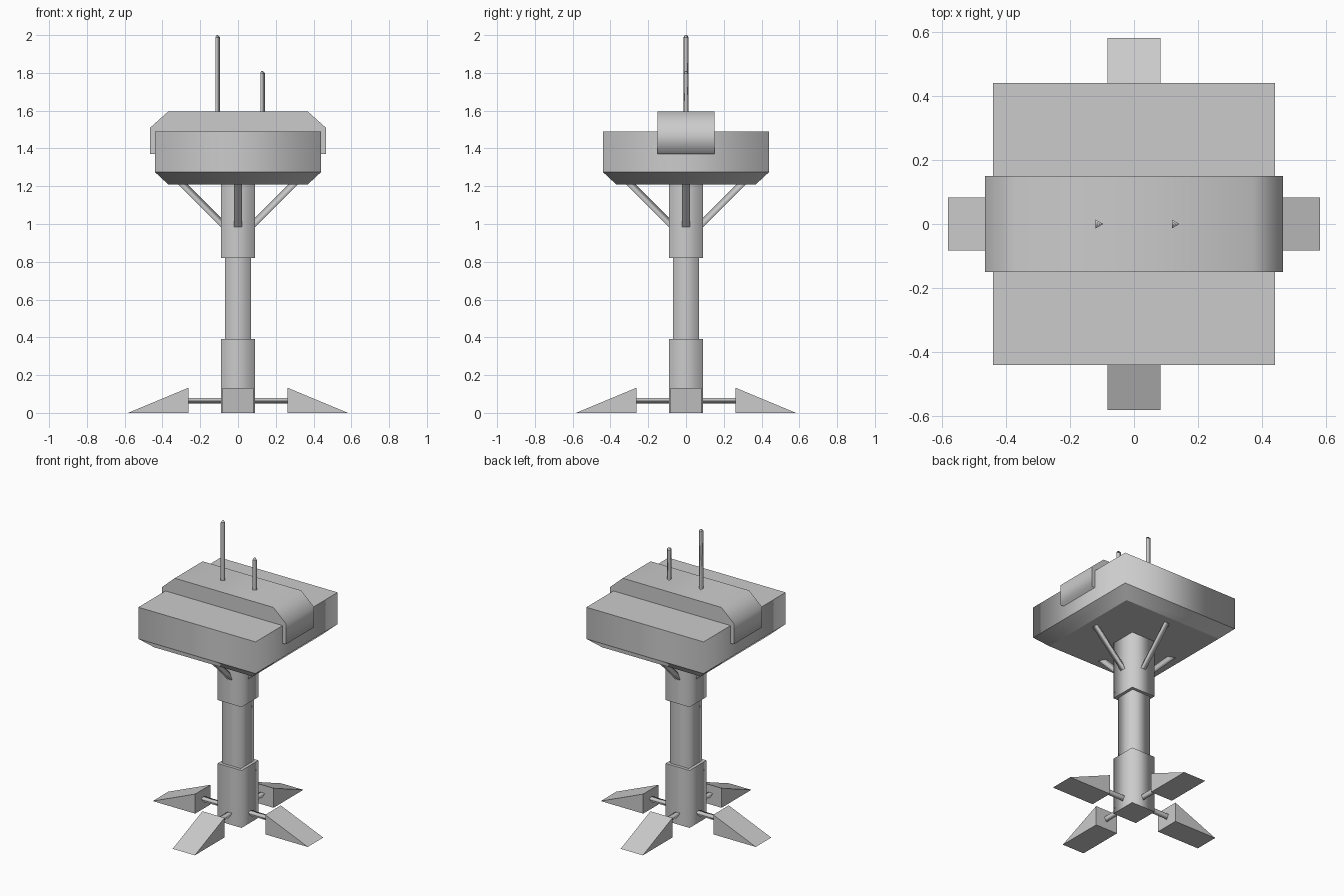
import bpy, bmesh, math
from mathutils import Vector, Matrix

if "Cube" in bpy.data.objects:
    bpy.data.objects.remove(bpy.data.objects["Cube"])


def loft(name, rings, smooth=True):
    """Skin a stack of equal rings; ring edges stay sharp, long edges may be smooth."""
    bm = bmesh.new()
    rows = [[bm.verts.new(p) for p in ring] for ring in rings]
    n = len(rows[0])
    for a, b in zip(rows, rows[1:]):
        for i in range(n):
            j = (i + 1) % n
            bm.faces.new((a[i], a[j], b[j], b[i]))
    bm.faces.new(rows[0][::-1])
    bm.faces.new(rows[-1])
    bmesh.ops.recalc_face_normals(bm, faces=bm.faces)
    for f in bm.faces:
        f.smooth = smooth
    for row in rows:
        for i in range(n):
            bm.edges.get((row[i], row[(i + 1) % n])).smooth = False
    mesh = bpy.data.meshes.new(name)
    bm.to_mesh(mesh)
    bm.free()
    ob = bpy.data.objects.new(name, mesh)
    bpy.context.collection.objects.link(ob)
    return ob


def square(h, z):
    return [(-h, -h, z), (h, -h, z), (h, h, z), (-h, h, z)]


def extrude_y(profile, h):
    return [[(x, y, z) for x, z in profile] for y in (-h, h)]


def tri_rod(name, p0, p1, r, ridge, tip=0.0):
    """Three-sided rod with one corner pointing along ridge."""
    p0, p1 = Vector(p0), Vector(p1)
    d = (p1 - p0).normalized()
    u = Vector(ridge)
    u = (u - d * u.dot(d)).normalized()
    v = d.cross(u)

    def ring(c, s):
        return [c + s * (u * math.cos(a) + v * math.sin(a))
                for a in (k * math.tau / 3 for k in range(3))]
    rings = [ring(p0, r), ring(p1 - d * tip, r)]
    if tip:
        rings.append(ring(p1, r * 0.35))
    return loft(name, rings)


# Column: thick base, thin middle, thick collar
loft("column_base", [square(0.09, 0), square(0.09, 0.39)])
loft("column_middle", [square(0.07, 0.38), square(0.07, 0.83)])
loft("column_collar", [square(0.09, 0.82), square(0.09, 1.22)])

# Square head with a chamfered underside
loft("head", [square(0.37, 1.21), square(0.44, 1.275), square(0.44, 1.49)])

# Band draped over the head
loft("head_band", extrude_y([(-0.465, 1.37), (0.465, 1.37), (0.465, 1.51),
                             (0.37, 1.595), (-0.37, 1.595), (-0.465, 1.51)], 0.15))

# Antennas
for side, x, top in (("left", -0.112, 2.0), ("right", 0.126, 1.81)):
    tri_rod(side + "_antenna", (x, 0, 1.58), (x, 0, top), 0.016, (1, 0, 0), tip=0.012)

# Four feet, their rods and the braces under the head
for k, side in enumerate(("right", "back", "left", "front")):
    parts = [
        loft(side + "_foot", extrude_y([(0.263, 0), (0.582, 0), (0.263, 0.133)], 0.083), smooth=False),
        tri_rod(side + "_foot_rod", (0.08, 0, 0.07), (0.27, 0, 0.07), 0.02, (0, 0, -1)),
        tri_rod(side + "_brace", (0.078, 0, 0.988), (0.315, 0, 1.225), 0.023, (-1, 0, 1)),
    ]
    for ob in parts:
        ob.data.transform(Matrix.Rotation(k * math.pi / 2, 4, 'Z'))
